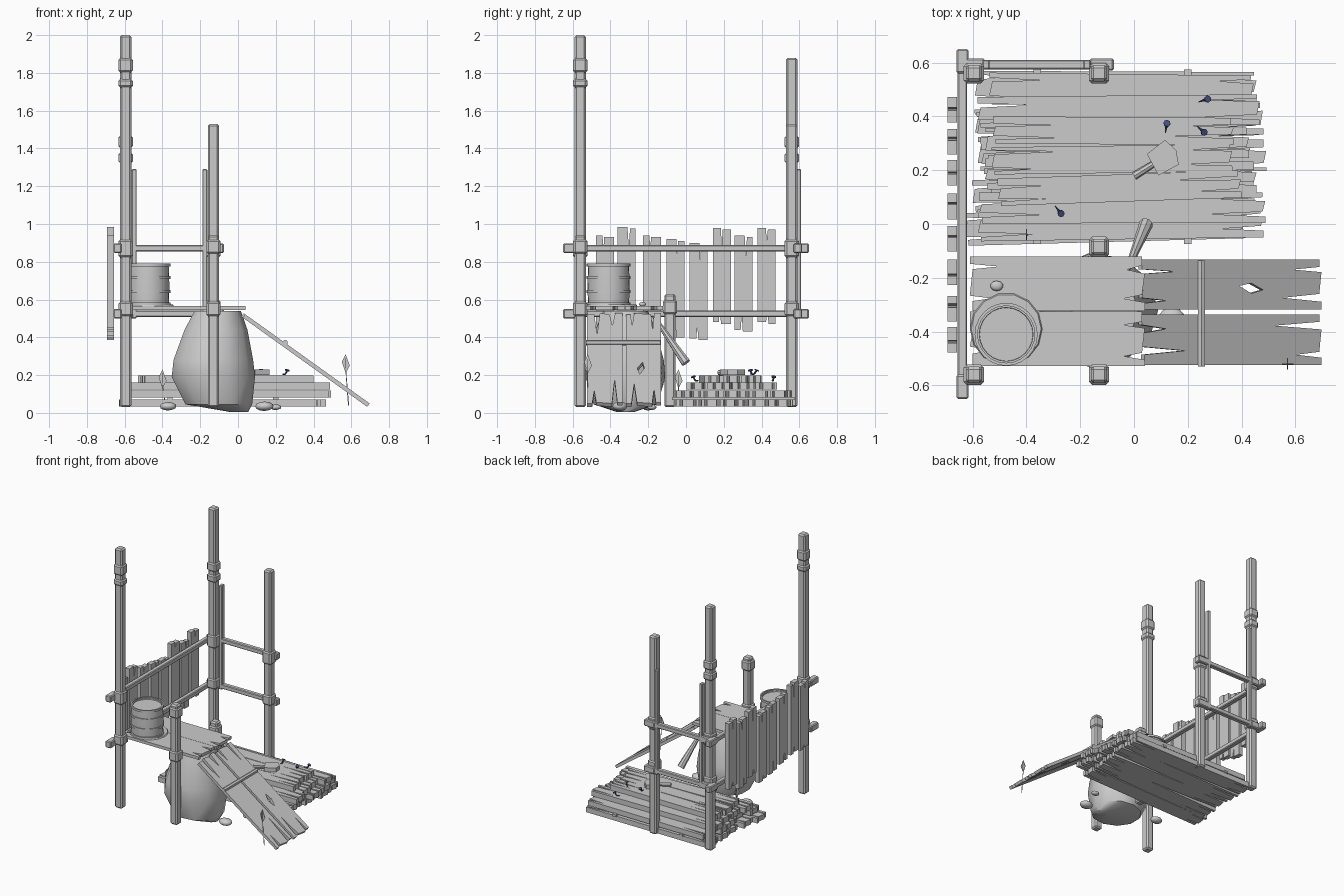
import bpy, bmesh, math, random
from mathutils import Matrix, Vector

random.seed(4)
if "Cube" in bpy.data.objects:
    bpy.data.objects.remove(bpy.data.objects["Cube"])


def material(name, color):
    m = bpy.data.materials.new(name)
    m.use_nodes = True
    m.diffuse_color = color
    m.node_tree.nodes["Principled BSDF"].inputs["Base Color"].default_value = color
    return m


GREY = material("pale grey", (0.6, 0.6, 0.6, 1))
BLUE = material("dark blue iron", (0.06, 0.08, 0.22, 1))


def finish(name, bm, mat=GREY, smooth=False):
    bmesh.ops.recalc_face_normals(bm, faces=bm.faces)
    mesh = bpy.data.meshes.new(name)
    bm.to_mesh(mesh)
    bm.free()
    mesh.materials.append(mat)
    ob = bpy.data.objects.new(name, mesh)
    bpy.context.collection.objects.link(ob)
    if smooth:
        bpy.ops.object.select_all(action='DESELECT')
        ob.select_set(True)
        bpy.context.view_layer.objects.active = ob
        bpy.ops.object.shade_smooth_by_angle(angle=math.radians(40))
    return ob


def box(name, lo, hi, bevel=0.0):
    lo, hi = Vector(lo), Vector(hi)
    bm = bmesh.new()
    bmesh.ops.create_cube(bm, size=1)
    bmesh.ops.scale(bm, vec=hi - lo, verts=bm.verts)
    bmesh.ops.translate(bm, vec=(lo + hi) / 2, verts=bm.verts)
    if bevel:
        bmesh.ops.bevel(bm, geom=bm.edges[:], offset=bevel, segments=1, affect='EDGES')
    return finish(name, bm)


def rod(name, a, b, r1, r2, sides=8, mat=GREY):
    a, b = Vector(a), Vector(b)
    bm = bmesh.new()
    turn = (b - a).to_track_quat('Z', 'Y').to_matrix().to_4x4()
    bmesh.ops.create_cone(bm, cap_ends=True, segments=sides, radius1=r1, radius2=r2,
                          depth=(b - a).length, matrix=Matrix.Translation((a + b) / 2) @ turn)
    return finish(name, bm, mat, True)


def lathe(name, profile, centre, sides, squash=1.0):
    # Each profile point is (radius, height, sideways shift)
    bm = bmesh.new()
    rings = []
    for r, z, dx in profile:
        rings.append([bm.verts.new((centre[0] + dx + r * math.cos(k * math.tau / sides),
                                    centre[1] + r * squash * math.sin(k * math.tau / sides),
                                    centre[2] + z)) for k in range(sides)])
    for a, b in zip(rings, rings[1:]):
        for k in range(sides):
            n = (k + 1) % sides
            bm.faces.new((a[k], a[n], b[n], b[k]))
    bm.faces.new(rings[0])
    bm.faces.new(rings[-1])
    return finish(name, bm, smooth=True)


def prism(name, outline, thick, loc, rot=(0, 0, 0), mat=GREY):
    bm = bmesh.new()
    face = bm.faces.new([bm.verts.new((x, y, -thick / 2)) for x, y in outline])
    ext = bmesh.ops.extrude_face_region(bm, geom=[face])
    bmesh.ops.translate(bm, vec=(0, 0, thick),
                        verts=[v for v in ext['geom'] if isinstance(v, bmesh.types.BMVert)])
    ob = finish(name, bm, mat)
    ob.location, ob.rotation_euler = loc, rot
    return ob


def plank(name, length, width, thick, loc, rot=(0, 0, 0), slits=1, depth=0.2):
    # Board along x whose ends are uneven and split by tapering cracks
    outline = []
    for s in (1, -1):
        ends = length / 2
        outline.append((s * ends, -s * width / 2))
        for k in range(slits):
            c = width * ((k + random.uniform(0.35, 0.65)) / slits - 0.5)
            gap = width * random.uniform(0.04, 0.08)
            d = depth * random.uniform(0.5, 1)
            outline += [(s * ends, s * (c - gap)), (s * (ends - d), s * c),
                        (s * (ends - 0.01), s * (c + gap))]
        outline.append((s * (ends - 0.01), s * width / 2))
    return prism(name, outline, thick, loc, rot)


# Posts with their wrapped bands: x, y, top, band spans
LOW, HIGH = (0.51, 0.59), (0.82, 0.92)
POSTS = {
    "front_left_post": (-0.595, -0.56, 2.0, [LOW, HIGH, (1.72, 1.77), (1.80, 1.88)]),
    "back_left_post": (-0.595, 0.56, 1.88, [LOW, HIGH, (1.32, 1.38), (1.40, 1.47)]),
    "back_right_post": (-0.13, 0.56, 1.53, [LOW, HIGH]),
    "front_short_post": (-0.13, -0.56, 0.94, [LOW, (0.84, 0.92)]),
    "middle_short_post": (-0.13, -0.085, 0.63, [(0.52, 0.6)]),
}
for name, (x, y, top, bands) in POSTS.items():
    box(name, (x - 0.03, y - 0.03, 0.03), (x + 0.03, y + 0.03, top), 0.01)
    for lo, hi in bands:
        box(name + "_band", (x - 0.038, y - 0.038, lo), (x + 0.038, y + 0.038, hi), 0.012)

# Rails along the left side and the back, with thicker ends
for z in (0.525, 0.872):
    box("side_rail", (-0.655, -0.6, z - 0.017), (-0.62, 0.6, z + 0.017), 0.005)
    box("back_rail", (-0.6, 0.575, z - 0.017), (-0.12, 0.61, z + 0.017), 0.005)
    for s in (-1, 1):
        box("side_rail_end", (-0.66, s * 0.605 - 0.045, z - 0.025),
            (-0.615, s * 0.605 + 0.045, z + 0.025), 0.006)
    for x in (-0.6, -0.12):
        box("back_rail_end", (x - 0.045, 0.57, z - 0.025), (x + 0.045, 0.615, z + 0.025), 0.006)
for x in (-0.55, -0.175):
    box("thin_back_upright", (x - 0.013, 0.575, 0.5), (x + 0.013, 0.61, 1.29), 0.004)

# Fence slats: centre y, bottom, top
for y, lo, hi in ((-0.43, 0.44, 0.94), (-0.315, 0.45, 0.985), (-0.18, 0.43, 0.94),
                  (-0.055, 0.4, 0.92), (0.065, 0.385, 0.9), (0.19, 0.47, 0.98),
                  (0.305, 0.43, 0.94), (0.425, 0.47, 0.98)):
    plank("fence_slat", hi - lo, 0.095, 0.035, (-0.675, y, (lo + hi) / 2),
          (0, -math.pi / 2, 0), 1, 0.12)

# Platform
for y in (-0.427, -0.222):
    plank("platform_plank", 0.65, 0.203, 0.022, (-0.285, y, 0.556), slits=2, depth=0.12)

# Sloping ramp, one board with a diamond hole
tilt = math.atan2(0.48, 0.67)
for y in (-0.43, -0.225):
    ramp = plank("ramp_plank", 0.82, 0.187, 0.022, (0.357, y, 0.28), (0, tilt, 0), 2, 0.22)
hole = prism("hole_cutter", [(-0.055, 0.01), (0, -0.018), (0.055, -0.005), (0, 0.02)], 0.1,
             (0.43, -0.24, 0.228), (0, tilt, 0))
hole.hide_render = True
hole.hide_viewport = True
cut = ramp.modifiers.new("hole", 'BOOLEAN')
cut.operation, cut.object = 'DIFFERENCE', hole
rod("ramp_batten", (0.25, -0.53, 0.372), (0.25, -0.135, 0.372), 0.015, 0.015, 6)

# Boulder below the platform and small stones
lathe("boulder", [(0.05, 0.005, 0.14), (0.18, 0.045, 0.03), (0.225, 0.19, 0), (0.215, 0.28, 0),
                  (0.17, 0.44, 0.015), (0.125, 0.54, 0.025)], (-0.135, -0.32, 0), 11, 0.95)
for x, y, z, r in ((0.14, -0.35, 0.035, 0.05), (0.2, -0.18, 0.03, 0.03),
                   (-0.37, -0.2, 0.035, 0.045), (-0.51, -0.23, 0.575, 0.024)):
    bm = bmesh.new()
    bmesh.ops.create_icosphere(bm, subdivisions=2, radius=r)
    bmesh.ops.scale(bm, vec=(1, 0.8, 0.5), verts=bm.verts)
    bmesh.ops.translate(bm, vec=(x, y, z), verts=bm.verts)
    finish("stone", bm, smooth=True)

# Barrel with hoops, on a flat spill
lathe("barrel", [(0.108, 0, 0), (0.112, 0.1, 0), (0.108, 0.215, 0), (0.1, 0.215, 0),
                 (0.098, 0.2, 0)], (-0.475, -0.41, 0.568), 24)
for z in (0.0, 0.065, 0.14, 0.205):
    lathe("barrel_hoop", [(0.106, 0, 0), (0.117, 0, 0), (0.117, 0.015, 0), (0.106, 0.015, 0),
                          (0.106, 0, 0)], (-0.475, -0.41, 0.57 + z), 24)
lathe("spill", [(0.135, 0, 0), (0.13, 0.008, 0)], (-0.475, -0.39, 0.566), 14)

# Stack of loose boards: height, first y, last y, count, left end, right end
for z, y0, y1, n, x0, x1 in ((0.053, -0.07, 0.57, 5, -0.6, 0.45), (0.1, -0.06, 0.56, 5, -0.56, 0.48),
                             (0.142, 0.0, 0.48, 4, -0.56, 0.47), (0.18, 0.08, 0.4, 3, -0.5, 0.4)):
    w = (y1 - y0) / n
    for k in range(n):
        a, b = x0 + random.uniform(-0.03, 0.03), x1 + random.uniform(-0.05, 0.03)
        plank("stacked_board", b - a, w * 0.95, 0.038, ((a + b) / 2, y0 + w * (k + 0.5), z),
              (0, 0, random.uniform(-0.02, 0.04)), 2, 0.25)
for x in (-0.36, 0.2):
    box("stack_batten", (x - 0.014, -0.075, 0.068), (x + 0.014, 0.575, 0.085))

# Mallet lying on the stack
prism("mallet_head", [(-0.05, -0.045), (0.035, -0.05), (0.055, 0.0), (0.04, 0.055), (-0.045, 0.045)],
      0.03, (0.11, 0.245, 0.215), (0, 0, 0.55))
rod("mallet_handle", (0.0, 0.178, 0.213), (0.08, 0.228, 0.213), 0.015, 0.012)

# Club leaning against the platform
rod("leaning_club", (-0.025, -0.17, 0.51), (0.045, 0.0, 0.265), 0.01, 0.026)

# Bent nails
for x, y, z, a in ((0.12, 0.36, 0.205, 1.4), (0.25, 0.35, 0.205, -0.7), (-0.28, 0.05, 0.17, -0.9),
                   (0.26, 0.46, 0.17, 0.3)):
    d = Vector((math.cos(a), math.sin(a), 0)) * 0.022
    p = Vector((x, y, z))
    up = Vector((0, 0, 0.018))
    rod("nail_tip", p - d, p, 0.002, 0.005, 6, BLUE)
    rod("nail_shank", p, p + d * 0.6 + up, 0.005, 0.005, 6, BLUE)
    rod("nail_head", p + d * 0.6 + up, p + d * 0.7 + up * 1.3, 0.013, 0.013, 8, BLUE)

# Dry sprigs
for x, y, top in ((0.57, -0.52, 0.31), (-0.4, -0.04, 0.23)):
    rod("sprig_stem", (x + 0.015, y, 0.04), (x, y, top - 0.08), 0.003, 0.002, 5)
    for turn in (0, math.pi / 2):
        prism("sprig_leaf", [(0, -0.05), (0.022, -0.01), (0.0, 0.05), (-0.02, 0.01)], 0.003,
              (x, y, top - 0.05), (math.pi / 2, 0, turn))
